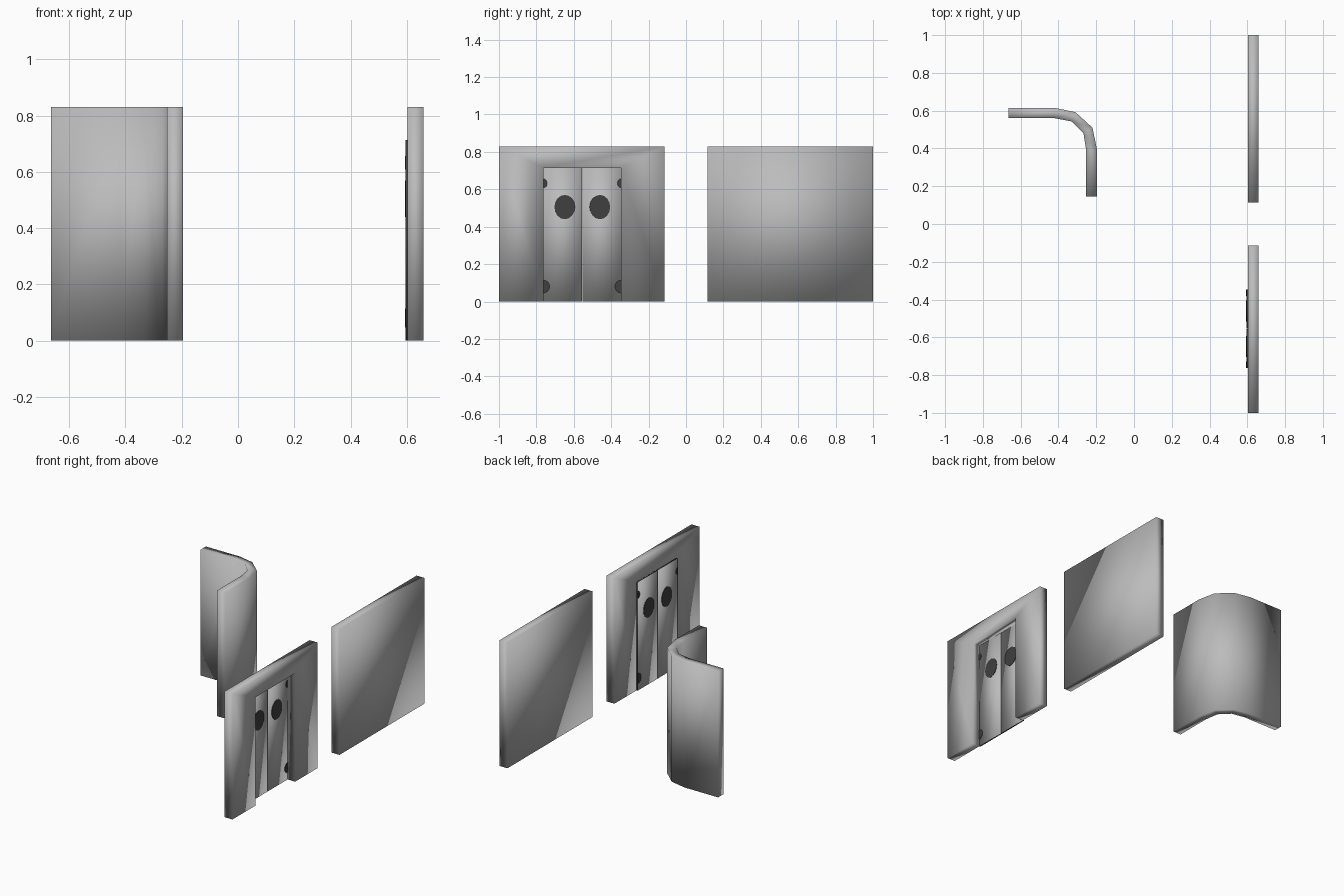
import bpy, bmesh, math

if "Cube" in bpy.data.objects:
    bpy.data.objects.remove(bpy.data.objects["Cube"])

H = 0.83                 # wall height
X0, X1 = 0.603, 0.66     # straight wall thickness range
DX0, DX1 = 0.595, 0.605  # door leaf thickness range


def material(name, v):
    m = bpy.data.materials.new(name)
    m.diffuse_color = (v, v, v, 1)
    m.use_nodes = True
    m.node_tree.nodes["Principled BSDF"].inputs["Base Color"].default_value = m.diffuse_color
    return m


GREY = material("wall grey", 0.5)
DARK = material("dark trim", 0.05)


def finish(name, bm, mats, smooth=True):
    bmesh.ops.recalc_face_normals(bm, faces=bm.faces[:])
    me = bpy.data.meshes.new(name)
    for f in bm.faces:
        f.smooth = smooth
    bm.to_mesh(me)
    bm.free()
    for m in mats:
        me.materials.append(m)
    ob = bpy.data.objects.new(name, me)
    bpy.context.collection.objects.link(ob)
    return ob


def strip(name, outer, inner, place, lo, hi, mats=(GREY,)):
    """Solid band between two paths, extruded from lo to hi."""
    bm = bmesh.new()
    rows = [[bm.verts.new(place(a, b, t)) for a, b in path]
            for path, t in ((outer, lo), (inner, lo), (inner, hi), (outer, hi))]
    n = len(outer)
    for r in range(4):
        p, q = rows[r], rows[(r + 1) % 4]
        for i in range(n - 1):
            bm.faces.new((p[i], p[i + 1], q[i + 1], q[i]))
    for i in (0, n - 1):
        bm.faces.new([row[i] for row in rows])
    return finish(name, bm, mats)


def along_z(x, y, z):
    return (x, y, z)


def along_x(y, z, x):
    return (x, y, z)


def disc(name, y, z, ry, rz, a0=0, a1=360, n=12):
    """Thin elliptical plate (or part of one) showing on both door faces."""
    full = a1 - a0 == 360
    bm = bmesh.new()
    rings = []
    for x in (DX0 - 0.002, DX1 + 0.002):
        ring = []
        for i in range(n if full else n + 1):
            a = math.radians(a0 + (a1 - a0) * i / n)
            ring.append(bm.verts.new((x, y + ry * math.cos(a), z + rz * math.sin(a))))
        rings.append(ring)
        bm.faces.new(ring)
    k = len(rings[0])
    for i in range(k):
        j = (i + 1) % k
        bm.faces.new((rings[0][i], rings[0][j], rings[1][j], rings[1][i]))
    return finish(name, bm, [DARK], smooth=False)


# Curved corner wall
strip("corner_wall",
      [(-0.665, 0.615), (-0.42, 0.615), (-0.31, 0.592), (-0.22, 0.51), (-0.195, 0.39), (-0.195, 0.145)],
      [(-0.665, 0.56), (-0.42, 0.56), (-0.33, 0.543), (-0.268, 0.482), (-0.253, 0.39), (-0.253, 0.145)],
      along_z, 0, H)

# Plain straight wall
strip("straight_wall", [(X1, 0.115), (X1, 1.0)], [(X0, 0.115), (X0, 1.0)], along_z, 0, H)

# Wall with a doorway
YA, YB, ZT = -0.762, -0.347, 0.715
strip("doorway_wall",
      [(-1, 0), (-1, H), (-0.115, H), (-0.115, 0)],
      [(YA, 0), (YA, ZT), (YB, ZT), (YB, 0)],
      along_x, X0, X1)

# Double doors with dark edges, round windows and hinges
mid = (YA + YB) / 2
for side, edge, s in (("left", YA, 1), ("right", YB, -1)):
    inner_edge = mid - s * 0.001
    door = strip(side + "_door", [(edge, ZT - 0.002), (inner_edge, ZT - 0.002)],
                 [(edge, 0), (inner_edge, 0)], along_x, DX0, DX1, (GREY, DARK))
    for p in door.data.polygons:
        p.material_index = int(abs(p.normal.x) < 0.5)
    disc(side + "_window", mid - s * 0.094, 0.505, 0.055, 0.065, n=16)
    a0 = -90 if s > 0 else 90
    disc(side + "_upper_hinge", edge, 0.632, 0.02, 0.024, a0, a0 + 180, 8)
    disc(side + "_lower_hinge", edge, 0.08, 0.033, 0.034, a0, a0 + 180, 8)
